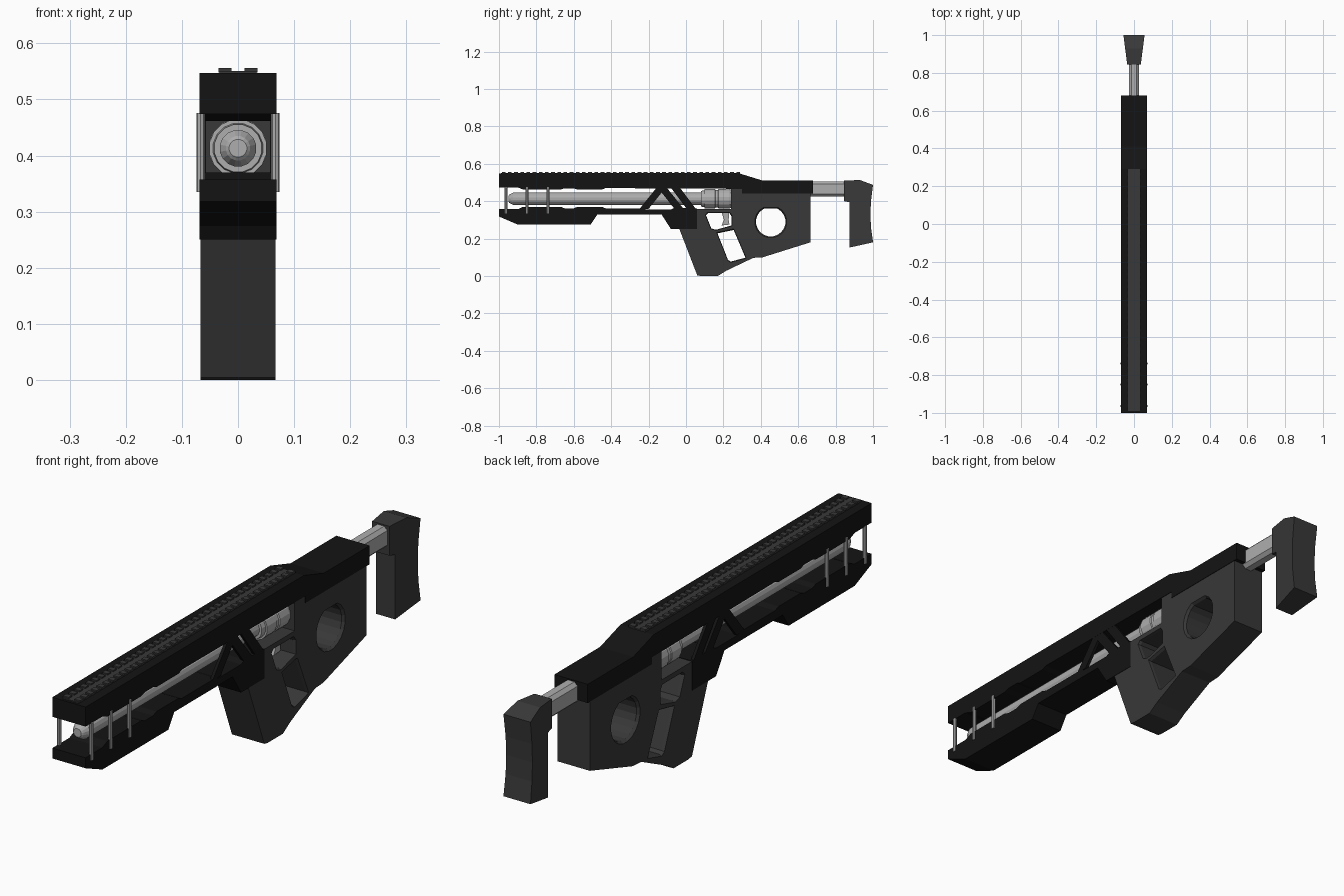
import bpy, bmesh, math

if "Cube" in bpy.data.objects:
    bpy.data.objects.remove(bpy.data.objects["Cube"])


def material(name, v):
    m = bpy.data.materials.new(name)
    m.diffuse_color = (v, v, v, 1)
    m.use_nodes = True
    m.node_tree.nodes["Principled BSDF"].inputs["Base Color"].default_value = m.diffuse_color
    return m


BLACK = material("black_polymer", 0.007)
GREY = material("dark_grey", 0.04)
STEEL = material("steel", 0.42)


def finish(bm, name, mat):
    bmesh.ops.recalc_face_normals(bm, faces=bm.faces[:])
    me = bpy.data.meshes.new(name)
    bm.to_mesh(me)
    bm.free()
    if mat:
        me.materials.append(mat)
    ob = bpy.data.objects.new(name, me)
    bpy.context.collection.objects.link(ob)
    return ob


def skin(bm, rings):
    """Join equal rings of points into a closed solid."""
    rows = [[bm.verts.new(p) for p in r] for r in rings]
    n = len(rows[0])
    for a, b in zip(rows, rows[1:]):
        for i in range(n):
            j = (i + 1) % n
            bm.faces.new((a[i], a[j], b[j], b[i]))
    bm.faces.new(rows[0])
    bm.faces.new(rows[-1])


def plate(name, pts, x0, x1, mat, mirror=False):
    """Side profile (y, z) extruded across x."""
    bm = bmesh.new()
    for s in ((1, -1) if mirror else (1,)):
        skin(bm, [[(s * x, y, z) for y, z in pts] for x in (x0, x1)])
    return finish(bm, name, mat)


def lathe(name, prof, z, n, mat):
    """(y, radius) pairs turned around the long axis."""
    bm = bmesh.new()
    skin(bm, [[(r * math.cos(2 * math.pi * (i + .5) / n), y,
                z + r * math.sin(2 * math.pi * (i + .5) / n))
               for i in range(n)] for y, r in prof])
    return finish(bm, name, mat)


def box(bm, x0, x1, y0, y1, z0, z1):
    skin(bm, [[(x0, y, z0), (x1, y, z0), (x1, y, z1), (x0, y, z1)] for y in (y0, y1)])


def cut_hole(target, name, pts, flare):
    """Through hole with a chamfered rim on both sides."""
    cy = sum(p[0] for p in pts) / len(pts)
    cz = sum(p[1] for p in pts) / len(pts)
    f2 = 1 + (flare - 1) * 1.5
    bm = bmesh.new()
    skin(bm, [[(x, cy + (y - cy) * f, cz + (z - cz) * f) for y, z in pts]
              for x, f in ((-.077, f2), (-.057, 1), (.057, 1), (.077, f2))])
    c = finish(bm, name, None)
    c.hide_render = True
    c.hide_viewport = False
    c.display_type = 'WIRE'
    m = target.modifiers.new(name, 'BOOLEAN')
    m.operation, m.object, m.solver = 'DIFFERENCE', c, 'EXACT'
    return c


# upper receiver with notched underside
plate("upper_receiver", [
    (-1, .547), (.29, .547), (.41, .51), (.68, .51), (.68, .44), (.30, .44),
    (.30, .466), (-.43, .47), (-.45, .462), (-.58, .462), (-.60, .469),
    (-.65, .469), (-.67, .462), (-.87, .462), (-.90, .474), (-1, .474)],
    -.069, .069, BLACK)

# lower handguard
plate("lower_handguard", [
    (-1, .357), (-.90, .357), (-.87, .370), (-.67, .370), (-.65, .362),
    (-.60, .362), (-.58, .370), (-.45, .370), (-.43, .362), (-.23, .362), (-.21, .355),
    (-.08, .355), (-.06, .365), (.06, .36), (.06, .25), (-.08, .25), (-.13, .328),
    (-.475, .328), (-.51, .275), (-.90, .275), (-1, .318)],
    -.0685, .0685, BLACK)

# diagonal side struts
for i, (yb, zb, yt) in enumerate([(-.225, .358, -.135), (-.03, .35, -.125), (.035, .35, -.055)]):
    plate(f"side_strut_{i + 1}",
          [(yb - .024, zb), (yb + .024, zb), (yt + .024, .47), (yt - .024, .47)],
          .057, .0685, BLACK, mirror=True)

# grip and rear body in one piece
body = plate("grip_body", [
    (-.035, .25), (.06, .004), (.08, 0), (.17, 0), (.215, .028), (.36, .097), (.41, .10),
    (.665, .18), (.665, .445), (.302, .445), (.302, .468), (.24, .468), (.24, .358),
    (.06, .358), (.06, .25)], -.067, .067, GREY)
ring = [(.453 + .079 * math.cos(a), min(.29 + .079 * math.sin(a), .36))
        for a in (2 * math.pi * (i + .5) / 20 for i in range(20))]
cutters = [
    cut_hole(body, "round_hole_cutter", ring, 1.12),
    cut_hole(body, "trigger_hole_cutter",
             [(.107, .325), (.118, .337), (.232, .337), (.243, .32), (.243, .27),
              (.16, .247), (.135, .255)], 1.08),
    cut_hole(body, "grip_hole_cutter",
             [(.168, .228), (.255, .246), (.318, .098), (.24, .077), (.225, .085)], 1.08)]
bpy.context.view_layer.update()
dg = bpy.context.evaluated_depsgraph_get()
cut_mesh = bpy.data.meshes.new_from_object(body.evaluated_get(dg))
body.modifiers.clear()
body.data = cut_mesh
for c in cutters:
    bpy.data.objects.remove(c)

# trigger
plate("trigger", [(.188, .345), (.232, .345), (.228, .30), (.232, .275), (.19, .27), (.203, .30)],
      -.015, .015, STEEL)

# barrel and chamber
lathe("barrel", [(-.95, .016), (-.945, .022), (-.925, .033), (.08, .033), (.08, .043),
                 (.10, .045), (.10, .052), (.155, .052), (.158, .049), (.172, .049),
                 (.175, .053), (.23, .053), (.26, .045)], .413, 16, STEEL)

# rods tying the handguard to the receiver
bm = bmesh.new()
for y in (-.963, -.85, -.738):
    for s in (1, -1):
        skin(bm, [[(s * .0665 + .0075 * math.cos(a), y + .0075 * math.sin(a), z)
                   for a in (math.tau * k / 8 for k in range(8))] for z in (.335, .476)])
finish(bm, "tie_rods", STEEL)

# top rail with toothed edges
bm = bmesh.new()
box(bm, -.033, .033, -.99, .29, .54, .551)
for i in range(39):
    y = -.985 + i * .033
    for s in (1, -1):
        box(bm, min(s * .012, s * .035), max(s * .012, s * .035), y, y + .02, .548, .556)
finish(bm, "top_rail", GREY)

# stock tube
bm = bmesh.new()
sec = [(-.014, .425), (.014, .425), (.027, .438), (.027, .492), (.014, .505),
       (-.014, .505), (-.027, .492), (-.027, .438)]
skin(bm, [[(x, y, z) for x, z in sec] for y in (.64, .88)])
finish(bm, "stock_tube", STEEL)

# shoulder stock, widening to the rear
prof = [(.845, .51), (.93, .513), (1, .487), (.989, .40), (.986, .33), (.989, .26), (1, .18),
        (.873, .152), (.873, .395), (.845, .40)]
bm = bmesh.new()
skin(bm, [[(s * (.036 + .02 * (y - .845) / .155), y, z) for y, z in prof] for s in (-1, 1)])
finish(bm, "shoulder_stock", GREY)
